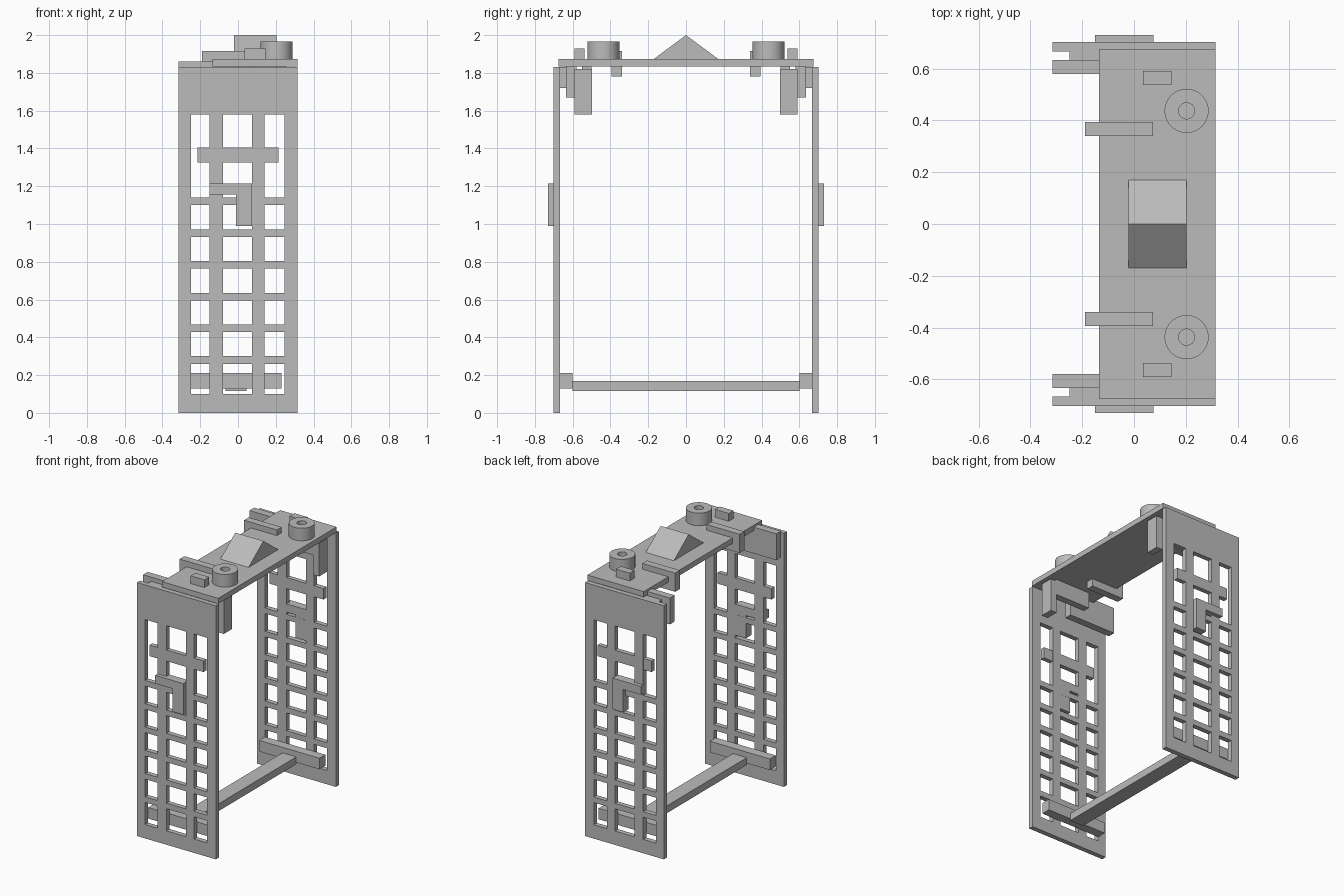
import bpy, bmesh, math
from mathutils import Vector

cube = bpy.data.objects.get("Cube")
if cube:
    bpy.data.objects.remove(cube, do_unlink=True)

GREY = (0.5, 0.5, 0.5, 1)
mat = bpy.data.materials.new("plain grey")
mat.use_nodes = True
mat.diffuse_color = GREY
mat.node_tree.nodes["Principled BSDF"].inputs["Base Color"].default_value = GREY


def finish(bm, name, mirror):
    """Turn a bmesh into an object, optionally mirrored front to back."""
    bmesh.ops.recalc_face_normals(bm, faces=bm.faces)
    mesh = bpy.data.meshes.new(name)
    bm.to_mesh(mesh)
    bm.free()
    mesh.materials.append(mat)
    obj = bpy.data.objects.new(name, mesh)
    bpy.context.collection.objects.link(obj)
    if mirror:
        mod = obj.modifiers.new("Mirror", "MIRROR")
        mod.use_axis = (False, True, False)
        mod.use_mirror_merge = False
    return obj


def box(name, x, y, z, mirror=True):
    """Box from (min, max) ranges."""
    bm = bmesh.new()
    bmesh.ops.create_cube(bm, size=1)
    for v in bm.verts:
        v.co = [r[0] if c < 0 else r[1] for c, r in zip(v.co, (x, y, z))]
    return finish(bm, name, mirror)


def extrude(name, outline, depth, mirror=True):
    """Extrude a flat outline along a vector."""
    bm = bmesh.new()
    face = bm.faces.new([bm.verts.new(p) for p in outline])
    out = bmesh.ops.extrude_face_region(bm, geom=[face], use_keep_orig=True)
    moved = [g for g in out["geom"] if isinstance(g, bmesh.types.BMVert)]
    bmesh.ops.translate(bm, verts=moved, vec=depth)
    return finish(bm, name, mirror)


def lattice_panel(name, xs, zs, y0, y1):
    """Panel whose odd-column, odd-row cells are open windows."""
    bm = bmesh.new()
    grid = [[bm.verts.new((x, y0, z)) for z in zs] for x in xs]
    for i in range(len(xs) - 1):
        for j in range(len(zs) - 1):
            if not (i % 2 and j % 2):
                bm.faces.new((grid[i][j], grid[i + 1][j],
                              grid[i + 1][j + 1], grid[i][j + 1]))
    out = bmesh.ops.extrude_face_region(bm, geom=bm.faces[:], use_keep_orig=True)
    moved = [g for g in out["geom"] if isinstance(g, bmesh.types.BMVert)]
    bmesh.ops.translate(bm, verts=moved, vec=(0, y1 - y0, 0))
    return finish(bm, name, True)


def ring(name, centre, inner, outer, z0, z1):
    """Short tube made by spinning a rectangular section."""
    bm = bmesh.new()
    section = [(inner, z0), (outer, z0), (outer, z1), (inner, z1)]
    verts = [bm.verts.new((centre[0] + r, centre[1], z)) for r, z in section]
    edges = [bm.edges.new((verts[i], verts[(i + 1) % 4])) for i in range(4)]
    bmesh.ops.spin(bm, geom=verts + edges, cent=(*centre, 0), axis=(0, 0, 1),
                   angle=math.tau, steps=40, use_merge=False)
    bmesh.ops.remove_doubles(bm, verts=bm.verts, dist=0.0005)
    obj = finish(bm, name, True)
    bpy.ops.object.select_all(action="DESELECT")
    obj.select_set(True)
    bpy.context.view_layer.objects.active = obj
    bpy.ops.object.shade_smooth_by_angle(angle=math.radians(35))
    return obj


# Upright lattice panels at front and back
rows = [0, 0.1]
for k in range(6):
    rows += [0.26 + 0.168 * k, 0.30 + 0.168 * k]
rows += [1.14, 1.58, 1.83] if rows[-1] < 1.13 else [1.58, 1.83]
lattice_panel("lattice_panel", [-0.315, -0.25, -0.15, -0.08, 0.075, 0.14, 0.245, 0.315],
              rows, 0.667, 0.702)
box("panel_crossbar", (-0.215, 0.215), (0.668, 0.701), (1.325, 1.405))

# Angled catch standing proud of each panel
catch = [(-0.15, 1.155), (-0.01, 1.155), (-0.01, 0.99),
         (0.075, 0.99), (0.075, 1.215), (-0.15, 1.215)]
extrude("panel_catch", [(x, 0.668, z) for x, z in catch], Vector((0, 0.062, 0)))

# Lower beam and its end blocks
box("beam_end_block", (-0.25, 0.23), (0.6, 0.667), (0.13, 0.21))
box("lower_beam", (-0.065, 0.045), (-0.602, 0.602), (0.117, 0.17), False)

# Top plate and the parts standing on it
box("top_plate", (-0.135, 0.315), (-0.675, 0.675), (1.835, 1.874), False)
extrude("roof_wedge", [(-0.022, -0.17, 1.874), (-0.022, 0.17, 1.874), (-0.022, 0, 2)],
        Vector((0.225, 0, 0)), False)
ring("round_boss", (0.203, 0.437), 0.031, 0.085, 1.87, 1.965)
box("small_peg", (0.035, 0.145), (0.537, 0.591), (1.87, 1.93))

# Arms and blocks passing through or hanging below the plate
box("side_arm", (-0.19, 0.073), (0.34, 0.394), (1.78, 1.915))
box("corner_block", (-0.315, 0.06), (0.58, 0.634), (1.67, 1.86))
box("corner_spacer", (-0.25, 0), (0.63, 0.668), (1.72, 1.83))
box("hanging_block", (0.25, 0.3), (0.497, 0.59), (1.58, 1.82))
box("under_bar", (-0.03, 0.255), (0.5, 0.55), (1.72, 1.836))
